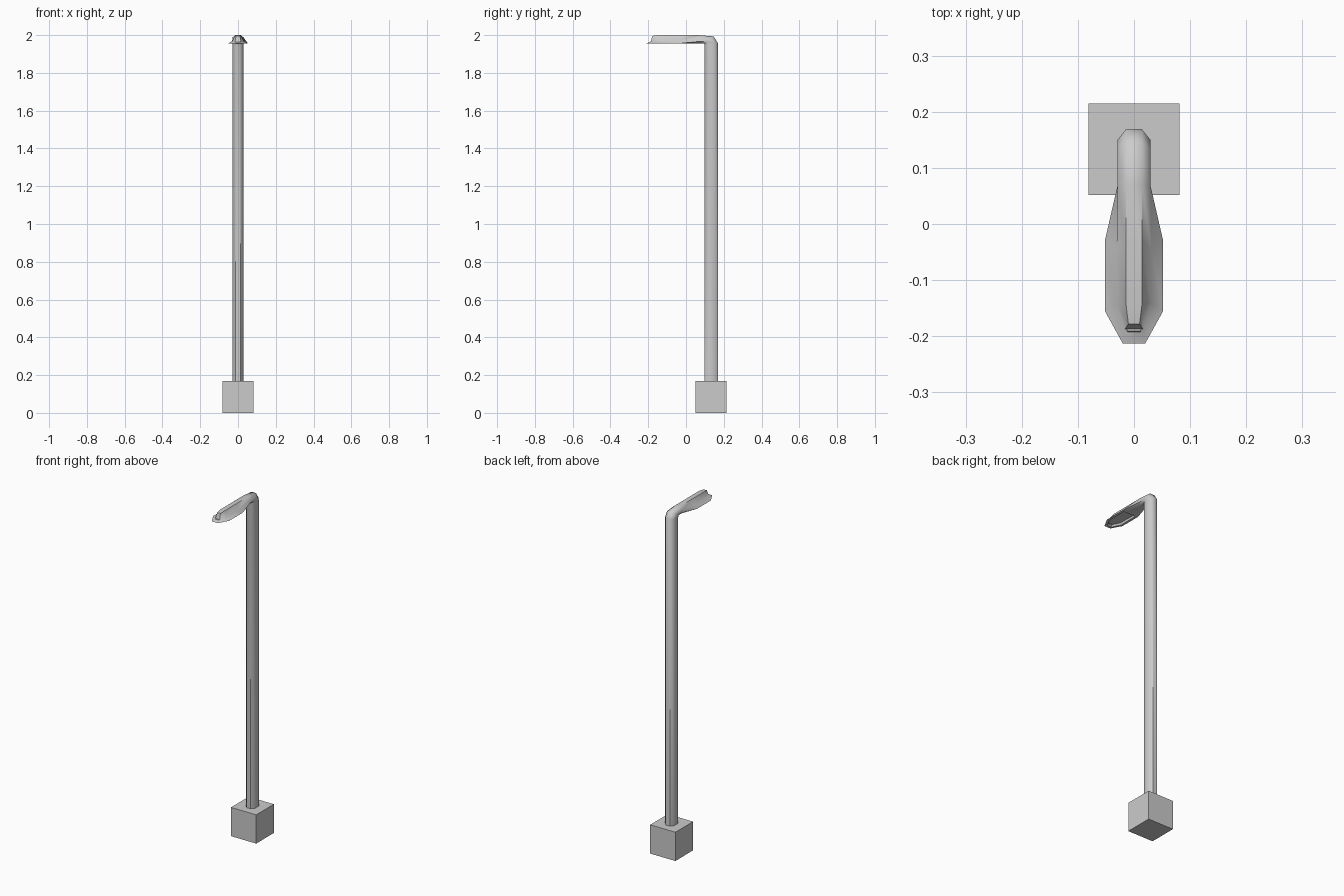
import bpy, bmesh, math

if "Cube" in bpy.data.objects:
    bpy.data.objects.remove(bpy.data.objects["Cube"])


def make_object(name, bm):
    bmesh.ops.recalc_face_normals(bm, faces=bm.faces)
    mesh = bpy.data.meshes.new(name)
    bm.to_mesh(mesh)
    bm.free()
    obj = bpy.data.objects.new(name, mesh)
    bpy.context.collection.objects.link(obj)
    return obj


def smooth(obj, angle):
    bpy.ops.object.select_all(action='DESELECT')
    obj.select_set(True)
    bpy.context.view_layer.objects.active = obj
    bpy.ops.object.shade_smooth_by_angle(angle=math.radians(angle))


def tube_ring(back, front):
    # half octagon swept between a back/top and a front/bottom point (y, z)
    half = []
    for x, v in ((0.014, 0), (0.029, 0.26), (0.029, 0.74), (0.014, 1)):
        y, z = (b + (f - b) * v for b, f in zip(back, front))
        half.append((x, y, z))
    return half


# Foundation block
bpy.ops.mesh.primitive_cube_add(size=1, location=(0, 0.133, 0.084))
base = bpy.context.object
base.name = "foundation_block"
base.scale = (0.163, 0.163, 0.168)

# Pole, elbow and lamp head as one lofted eight-sided shell
rings = [
    tube_ring((0.169, 0.165), (0.097, 0.165)),
    tube_ring((0.169, 1.958), (0.097, 1.95)),
    tube_ring((0.146, 1.993), (0.096, 1.955)),
    tube_ring((0.07, 2.0), (0.07, 1.955)),
    # head: top, shoulder, lip, inner edge of the lamp opening
    [(0.014, -0.03, 2.0), (0.031, -0.045, 1.968), (0.052, -0.03, 1.956), (0.038, -0.035, 1.955)],
    [(0.014, -0.145, 2.0), (0.031, -0.14, 1.968), (0.052, -0.155, 1.956), (0.038, -0.15, 1.955)],
    [(0.010, -0.178, 1.996), (0.016, -0.187, 1.964), (0.02, -0.213, 1.956), (0.014, -0.196, 1.955)],
]
bm = bmesh.new()
loops = []
for half in rings:
    full = half + [(-x, y, z) for x, y, z in reversed(half)]
    loops.append([bm.verts.new(p) for p in full])
opening = []
for k, (a, b) in enumerate(zip(loops, loops[1:])):
    for i in range(8):
        j = (i + 1) % 8
        face = bm.faces.new((a[i], a[j], b[j], b[i]))
        if i == 3 and k >= 4:
            opening.append(face)
# Nose: upper front face and lip front
e = loops[-1]
for q in ((0, 1, 6, 7), (1, 2, 5, 6), (2, 3, 4, 5)):
    bm.faces.new([e[i] for i in q])
bm.faces.new(loops[0])
bmesh.ops.recalc_face_normals(bm, faces=bm.faces)
# Recess for the light
bmesh.ops.inset_region(bm, faces=opening, thickness=0.006, depth=-0.01)
lamp = make_object("pole_and_lamp_head", bm)
smooth(lamp, 50)
